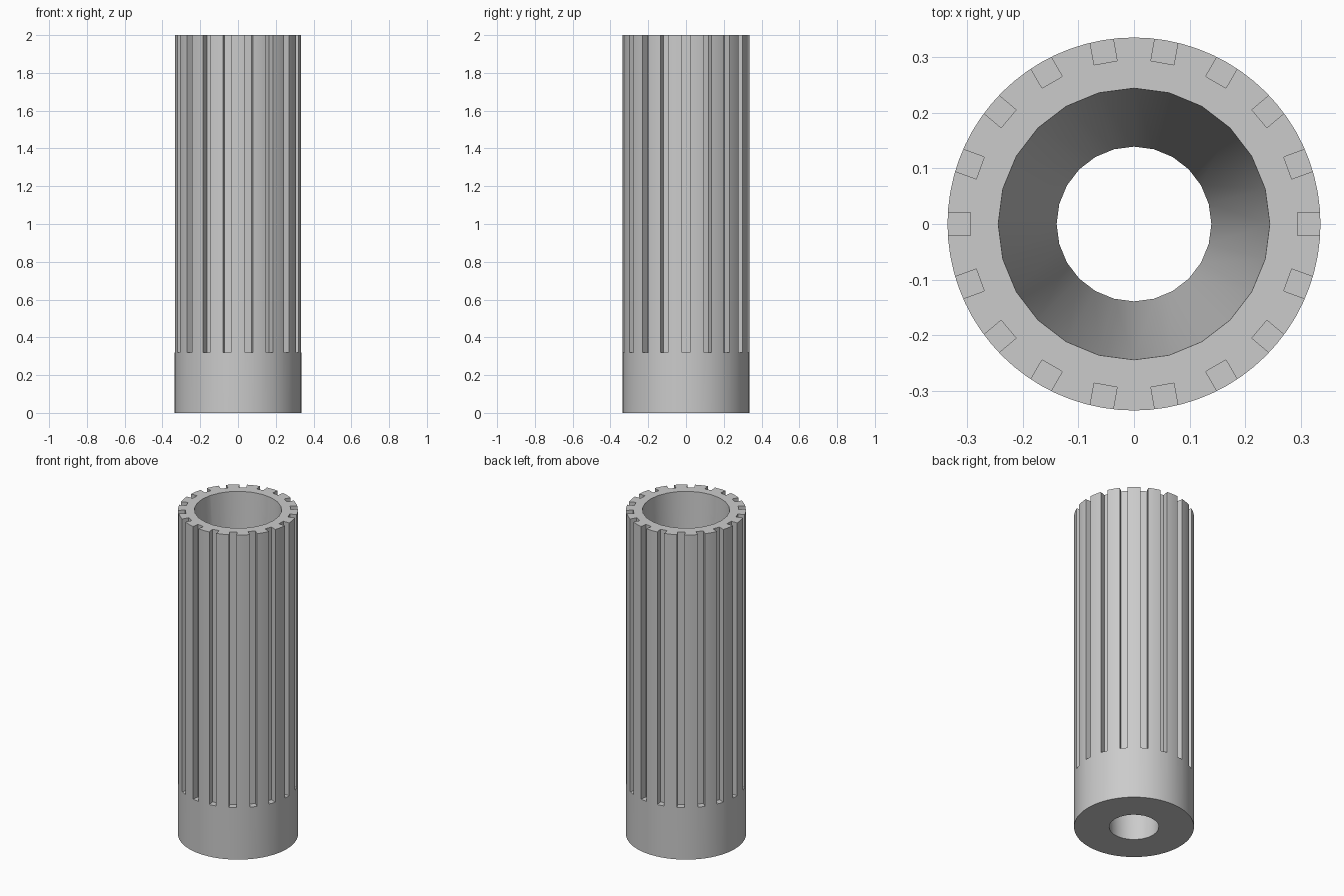
import bpy, bmesh, math
from mathutils import Matrix

HEIGHT, RADIUS = 2.0, 0.335
BORE_TOP, BORE_BOTTOM = 0.244, 0.139
SLOTS, SLOT_WIDTH, SLOT_FLOOR, SLOT_INNER = 18, 0.042, 0.32, 0.294

cube = bpy.data.objects.get("Cube")
if cube:
    bpy.data.objects.remove(cube, do_unlink=True)


def make_object(name, bm):
    mesh = bpy.data.meshes.new(name)
    bm.to_mesh(mesh)
    bm.free()
    obj = bpy.data.objects.new(name, mesh)
    bpy.context.collection.objects.link(obj)
    return obj


def cylinder(name, sides, r_bottom, r_top, z0, z1):
    bm = bmesh.new()
    bmesh.ops.create_cone(bm, cap_ends=True, segments=sides, radius1=r_bottom,
                          radius2=r_top, depth=z1 - z0,
                          matrix=Matrix.Translation((0, 0, (z0 + z1) / 2)))
    return make_object(name, bm)


def cut(target, cutter):
    mod = target.modifiers.new(cutter.name, 'BOOLEAN')
    mod.operation = 'DIFFERENCE'
    mod.solver = 'EXACT'
    mod.object = cutter
    bpy.context.view_layer.objects.active = target
    bpy.ops.object.modifier_apply(modifier=mod.name)
    bpy.data.objects.remove(cutter, do_unlink=True)


# Outer sleeve
sleeve = cylinder("slotted_sleeve", 72, RADIUS, RADIUS, 0, HEIGHT)

# Tapered bore, extended past both ends along the same slope
over = 0.1
slope = (BORE_TOP - BORE_BOTTOM) / HEIGHT
cut(sleeve, cylinder("bore_cutter", 24, BORE_BOTTOM - slope * over,
                     BORE_TOP + slope * over, -over, HEIGHT + over))

# Ring of lengthwise slots, open at the top
bm = bmesh.new()
depth, length = 0.1, HEIGHT + over - SLOT_FLOOR
for i in range(SLOTS):
    place = (Matrix.Rotation(math.tau * i / SLOTS, 4, 'Z')
             @ Matrix.Translation((SLOT_INNER + depth / 2, 0, SLOT_FLOOR + length / 2))
             @ Matrix.Diagonal((depth, SLOT_WIDTH, length, 1)))
    bmesh.ops.create_cube(bm, size=1, matrix=place)
cut(sleeve, make_object("slot_cutter", bm))

# Single grey material
grey = bpy.data.materials.new("plain_grey")
grey.use_nodes = True
colour = (0.6, 0.6, 0.6, 1)
grey.diffuse_color = colour
grey.node_tree.nodes["Principled BSDF"].inputs["Base Color"].default_value = colour
sleeve.data.materials.clear()
sleeve.data.materials.append(grey)

# Smooth walls, crisp edges
bpy.ops.object.select_all(action='DESELECT')
sleeve.select_set(True)
bpy.context.view_layer.objects.active = sleeve
bpy.ops.object.shade_smooth_by_angle(angle=math.radians(30))
